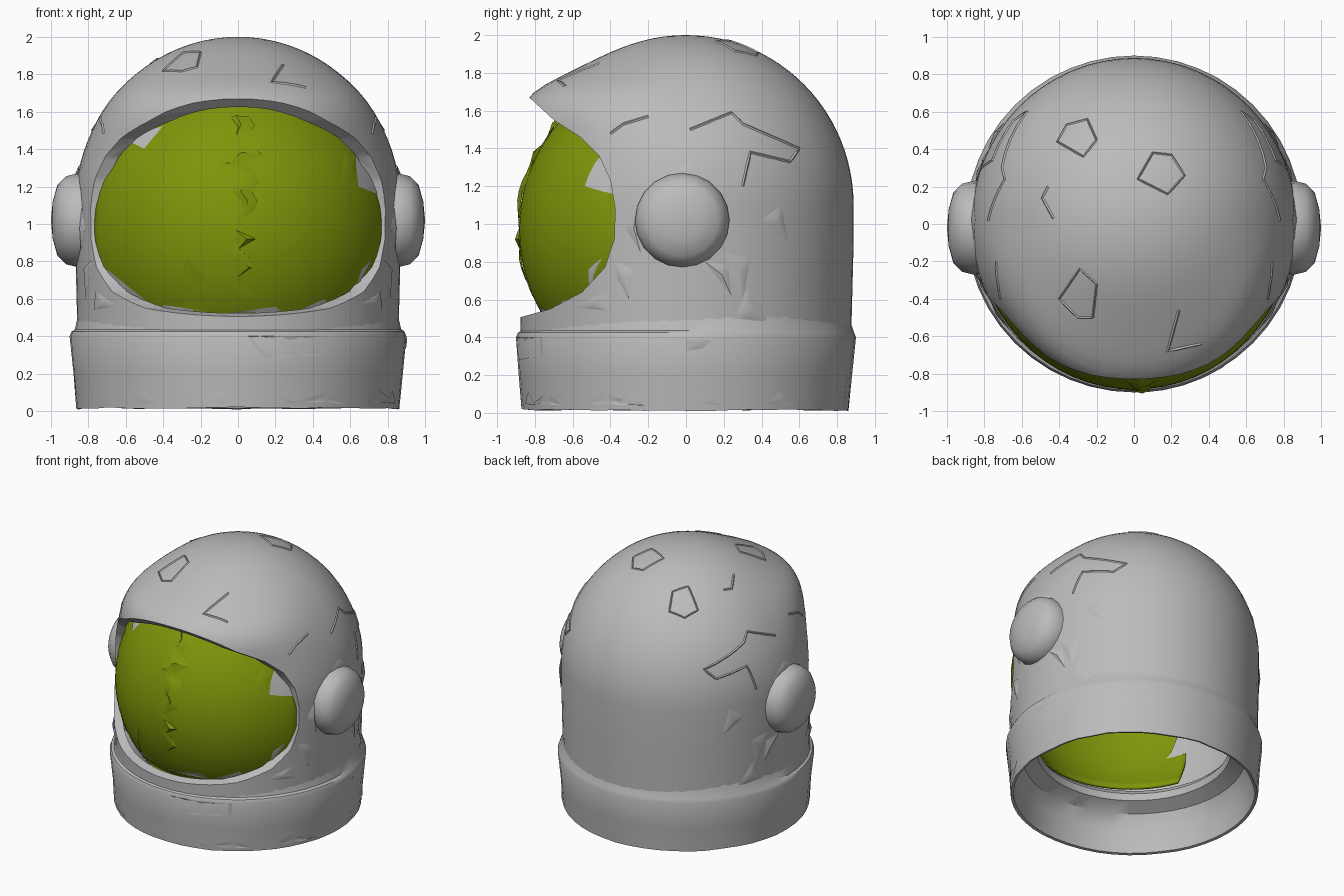
import bpy, bmesh, math, random
from mathutils import Vector, noise
from mathutils.bvhtree import BVHTree

if "Cube" in bpy.data.objects:
    bpy.data.objects.remove(bpy.data.objects["Cube"])

random.seed(4)


def material(name, rgb):
    m = bpy.data.materials.new(name)
    m.diffuse_color = (*rgb, 1)
    m.use_nodes = True
    m.node_tree.nodes["Principled BSDF"].inputs["Base Color"].default_value = m.diffuse_color
    return m


GREY = material("worn_grey", (0.5, 0.5, 0.5))
OLIVE = material("olive_green", (0.21, 0.3, 0.003))


def make(name, bm, mat):
    me = bpy.data.meshes.new(name)
    bm.to_mesh(me)
    bm.free()
    ob = bpy.data.objects.new(name, me)
    bpy.context.collection.objects.link(ob)
    me.materials.append(mat)
    return ob


def revolve(profile, n, closed=False):
    """Spin an (r, z) profile about z; r = 0 points become poles."""
    bm = bmesh.new()
    rings = []
    for r, z in profile:
        if r < 1e-5:
            rings.append([bm.verts.new((0, 0, z))] * n)
        else:
            rings.append([bm.verts.new((r * math.cos(2 * math.pi * i / n),
                                        r * math.sin(2 * math.pi * i / n), z)) for i in range(n)])
    pairs = list(zip(rings, rings[1:]))
    if closed:
        pairs.append((rings[-1], rings[0]))
    for a, b in pairs:
        for i in range(n):
            j = (i + 1) % n
            vs = list(dict.fromkeys((a[i], a[j], b[j], b[i])))
            if len(vs) > 2:
                bm.faces.new(vs)
    bmesh.ops.recalc_face_normals(bm, faces=bm.faces)
    return bm


# Domed shell: outer and inner wall joined at the base, brim flared forward
def wall(r, h):
    dome = [(r * math.sin(a), 1.1 + h * math.cos(a))
            for a in (math.pi / 2 * i / 24 for i in range(25))]
    return dome + [(r, 0.9), (r - 0.005, 0.7), (r - 0.01, 0.5), (r - 0.015, 0.3)]


bm = revolve(wall(0.87, 0.9) + wall(0.81, 0.84)[::-1], 64)
for v in bm.verts:
    x, y, z = v.co
    r = math.hypot(x, y)
    v.co.y *= 1.02
    if y < 0 and r > 0.01:
        spread = 0.15 if z > 1.67 else 0.22
        push = 0.145 * (-y / r) ** 1.3 * math.exp(-((z - 1.67) / spread) ** 2)
        v.co.x += push * x / r
        v.co.y += push * y / r
shell = make("helmet_shell", bm, GREY)

# Face opening cut by a side-view curve extruded across x
opening = [(-1.3, 2.1), (-.83, 1.67), (-.7, 1.55), (-.56, 1.46), (-.46, 1.36), (-.4, 1.23),
           (-.375, 1.08), (-.38, .92), (-.43, .77), (-.55, .64), (-.72, .55), (-.9, .5), (-1.3, .48)]
bm = bmesh.new()
face = bm.faces.new([bm.verts.new((-1.2, y, z)) for y, z in opening])
ext = bmesh.ops.extrude_face_region(bm, geom=[face])
bmesh.ops.translate(bm, vec=(2.4, 0, 0),
                    verts=[g for g in ext["geom"] if isinstance(g, bmesh.types.BMVert)])
bmesh.ops.recalc_face_normals(bm, faces=bm.faces)
cutter = make("opening_cutter", bm, GREY)
mod = shell.modifiers.new("opening", 'BOOLEAN')
mod.object = cutter
mod.operation = 'DIFFERENCE'
mod.solver = 'EXACT'
dg = bpy.context.evaluated_depsgraph_get()
shell.data = bpy.data.meshes.new_from_object(shell.evaluated_get(dg))
shell.modifiers.clear()
bpy.data.objects.remove(cutter)

# Curved visor behind the opening
bm = bmesh.new()
bmesh.ops.create_uvsphere(bm, u_segments=64, v_segments=40, radius=1)
for v in bm.verts:
    v.co = (v.co.x * 0.85, v.co.y * 0.885, 0.97 + v.co.z * 0.88)
drop = [f for f in bm.faces if f.calc_center_median().y > -0.3
        or not 0.44 < f.calc_center_median().z < 1.68]
bmesh.ops.delete(bm, geom=drop, context='FACES')
visor = make("visor", bm, OLIVE)
sol = visor.modifiers.new("thickness", 'SOLIDIFY')
sol.thickness = 0.02

# Neck collar with thin lower rim and inner seat ring, dented, blended at the back
collar_profile = [(.865, .015), (.88, .2), (.9, .4), (.89, .425), (.872, .435), (.858, .5),
                  (.8, .49), (.7, .44), (.67, .4), (.68, .35), (.78, .3), (.83, .2), (.845, .02)]
bm = revolve(collar_profile, 48, True)
for v in bm.verts:
    if v.co.z > .43 and v.co.xy.length > .85:
        v.co.z += .045 * max(0, min(1, v.co.y * 2))
    if v.co.z < .3:
        d = noise.noise(v.co * 5) * .012
        v.co.x *= 1 + d
        v.co.y *= 1 + d
        v.co.z = max(0, v.co.z + d)
collar = make("neck_collar", bm, GREY)

# Round ear caps, mirrored
for side, label in ((1, "right"), (-1, "left")):
    bm = revolve([(.25, .78), (.25, .86), (.235, .92), (.19, .965), (.1, .99), (0, 1.0)], 20)
    for v in bm.verts:
        v.co = (side * v.co.z, v.co.x - 0.02, v.co.y + 1.02)
    bmesh.ops.recalc_face_normals(bm, faces=bm.faces)
    make(label + "_ear_cap", bm, GREY)


# Wear marks are projected onto a surface along a viewing axis
def tree_of(ob):
    b = bmesh.new()
    b.from_mesh(ob.data)
    t = BVHTree.FromBMesh(b)
    b.free()
    return t


VIEWS = {"top": (lambda a, b: Vector((a, b, 3)), Vector((0, 0, -1))),
         "front": (lambda a, b: Vector((a, -3, b)), Vector((0, 1, 0))),
         "right": (lambda a, b: Vector((3, a, b)), Vector((-1, 0, 0))),
         "left": (lambda a, b: Vector((-3, a, b)), Vector((1, 0, 0)))}


def project(tree, view, pts, closed, steps=4):
    """Subdivide a polyline and drop it onto the surface."""
    start, direction = VIEWS[view]
    ends = pts[1:] + pts[:1] if closed else pts[1:]
    path = [Vector(a).lerp(Vector(b), k / steps) for a, b in zip(pts, ends) for k in range(steps)]
    path.append(Vector(pts[0] if closed else pts[-1]))
    out = []
    for p in path:
        loc, nor, _, _ = tree.ray_cast(start(*p), direction)
        if loc is not None:
            out.append((loc, nor if nor.dot(direction) < 0 else -nor))
    return out


def scratch(name, tree, view, pts, closed=False, width=0.012):
    """Low ridge following a polyline over the surface."""
    hits = project(tree, view, pts, closed)
    bm = bmesh.new()
    rows = []
    for i, (loc, nor) in enumerate(hits):
        t = hits[min(i + 1, len(hits) - 1)][0] - hits[max(i - 1, 0)][0]
        if closed and i in (0, len(hits) - 1):
            t = hits[1][0] - hits[-2][0]
        s = t.cross(nor).normalized() * width
        rows.append([bm.verts.new(loc + s - nor * .004), bm.verts.new(loc + nor * .007),
                     bm.verts.new(loc - s - nor * .004)])
    for a, b in zip(rows, rows[1:]):
        for k in (0, 1):
            bm.faces.new((a[k], a[k + 1], b[k + 1], b[k]))
    make(name, bm, GREY)


def shard(name, tree, view, pts, mat=GREY, lift=0.02):
    """Chipped flake: a polygon on the surface with a raised centre."""
    hits = project(tree, view, pts, True)[:-1]
    if len(hits) < 3:
        return
    bm = bmesh.new()
    ring = [bm.verts.new(l + n * .004) for l, n in hits]
    c = bm.verts.new(sum((l for l, n in hits), Vector()) / len(hits) + hits[0][1] * lift)
    for i in range(len(ring)):
        bm.faces.new((ring[i], ring[(i + 1) % len(ring)], c))
    make(name, bm, mat)


shell_tree, visor_tree, collar_tree = tree_of(shell), tree_of(visor), tree_of(collar)

# Pentagon marks and scratches on the crown
for i, p in enumerate(([(-.25, .56), (-.2, .45), (-.27, .36), (-.41, .44), (-.36, .53)],
                       [(.1, .38), (.2, .37), (.27, .26), (.18, .16), (.02, .24)],
                       [(-.29, -.24), (-.2, -.32), (-.22, -.5), (-.3, -.5), (-.4, -.4)])):
    scratch(f"crown_pentagon_{i}", shell_tree, "top", p, True, 0.009)
scratch("crown_scratch_0", shell_tree, "top", [(-.46, .2), (-.49, .14), (-.43, .03)])
scratch("crown_scratch_1", shell_tree, "top", [(.24, -.46), (.18, -.68), (.36, -.64)])

# Jagged side scratches and torn flakes around the ears
for view in ("right", "left"):
    scratch(view + "_scratch_0", shell_tree, view, [(-.4, 1.48), (-.33, 1.53), (-.2, 1.57)])
    scratch(view + "_scratch_1", shell_tree, view, [(.02, 1.5), (.24, 1.59), (.3, 1.53), (.6, 1.4),
                                                    (.55, 1.33), (.34, 1.38), (.3, 1.2)])
    for i, p in enumerate(([(-.32, .98), (-.25, 1.1), (-.24, .85)], [(.2, .85), (.34, .82), (.3, .6)],
                           [(.1, .8), (.22, .78), (.24, .62)], [(-.42, .82), (-.28, .76), (-.3, .6)],
                           [(.26, .5), (.32, .66), (.44, .48)], [(-.6, .56), (-.42, .64), (-.4, .54)],
                           [(-.1, 1.26), (.02, 1.32), (.16, 1.22)], [(.4, 1.02), (.5, 1.1), (.54, .9)])):
        shard(f"{view}_side_flake_{i}", shell_tree, view, p, lift=.02)

# Jagged crack down the visor
rows = []
bm = bmesh.new()
for i in range(20):
    z = 1.57 - i * 0.05
    x = 0.01 + 0.04 * math.sin(i * 2.1) + (0.05 if 7 < i < 10 else 0)
    w = random.uniform(.04, .085) if i < 10 else random.uniform(.02, .05)
    hits = project(visor_tree, "front", [(x - w, z), (x + random.uniform(-.03, .03), z), (x + w, z)], False, 1)
    lifts = (.003, random.choice((.004, .015, .025)), random.uniform(.002, .01))
    rows.append([bm.verts.new(l + n * up) for (l, n), up in zip(hits, lifts)])
for a, b in zip(rows, rows[1:]):
    for k in (0, 1):
        bm.faces.new((a[k], a[k + 1], b[k + 1]))
        bm.faces.new((a[k], b[k + 1], b[k]))
make("visor_crack", bm, OLIVE)

# Green chips on the visor and grey splinters at its edge
shard("visor_chip_low", visor_tree, "front",
      [(-.27, .82), (-.17, .72), (-.18, .53), (-.34, .53), (-.33, .62)], OLIVE, .012)
shard("visor_chip_right", visor_tree, "front", [(.57, 1.42), (.63, 1.38), (.62, 1.22), (.55, 1.22)], OLIVE)
for i, p in enumerate(([(.62, 1.38), (.72, 1.3), (.74, 1.16), (.64, 1.2)], [(-.62, 1.46), (-.4, 1.52), (-.5, 1.4)],
                       [(-.7, .76), (-.5, .6), (-.62, .58)], [(.62, .64), (.72, .82), (.66, .76)],
                       [(-.1, .52), (.2, .56), (.25, .52)], [(-.4, .57), (-.2, .54), (-.38, .52)],
                       [(.3, .53), (.46, .6), (.5, .55)])):
    shard(f"edge_splinter_{i}", visor_tree, "front", p, lift=.012)

# Broken flakes on the collar
shard("collar_front_flake", collar_tree, "front",
      [(.05, .4), (.48, .4), (.47, .3), (.14, .28)], lift=.012)
shard("collar_side_flake", collar_tree, "right", [(0, .39), (.08, .395), (.14, .38), (.08, .34), (0, .33)], lift=.01)
for i in range(8):
    x = -.75 + .21 * i + random.uniform(-.04, .04)
    shard(f"collar_rim_flake_{i}", collar_tree, "front" if i % 2 else "right",
          [(x - .07, .05), (x, .11), (x + .08, .04)], lift=.008)

# Smooth shading with sharp rims kept
bpy.ops.object.select_all(action='DESELECT')
for ob in bpy.context.collection.objects:
    ob.select_set(True)
    bpy.context.view_layer.objects.active = ob
bpy.ops.object.shade_smooth_by_angle(angle=math.radians(35))
